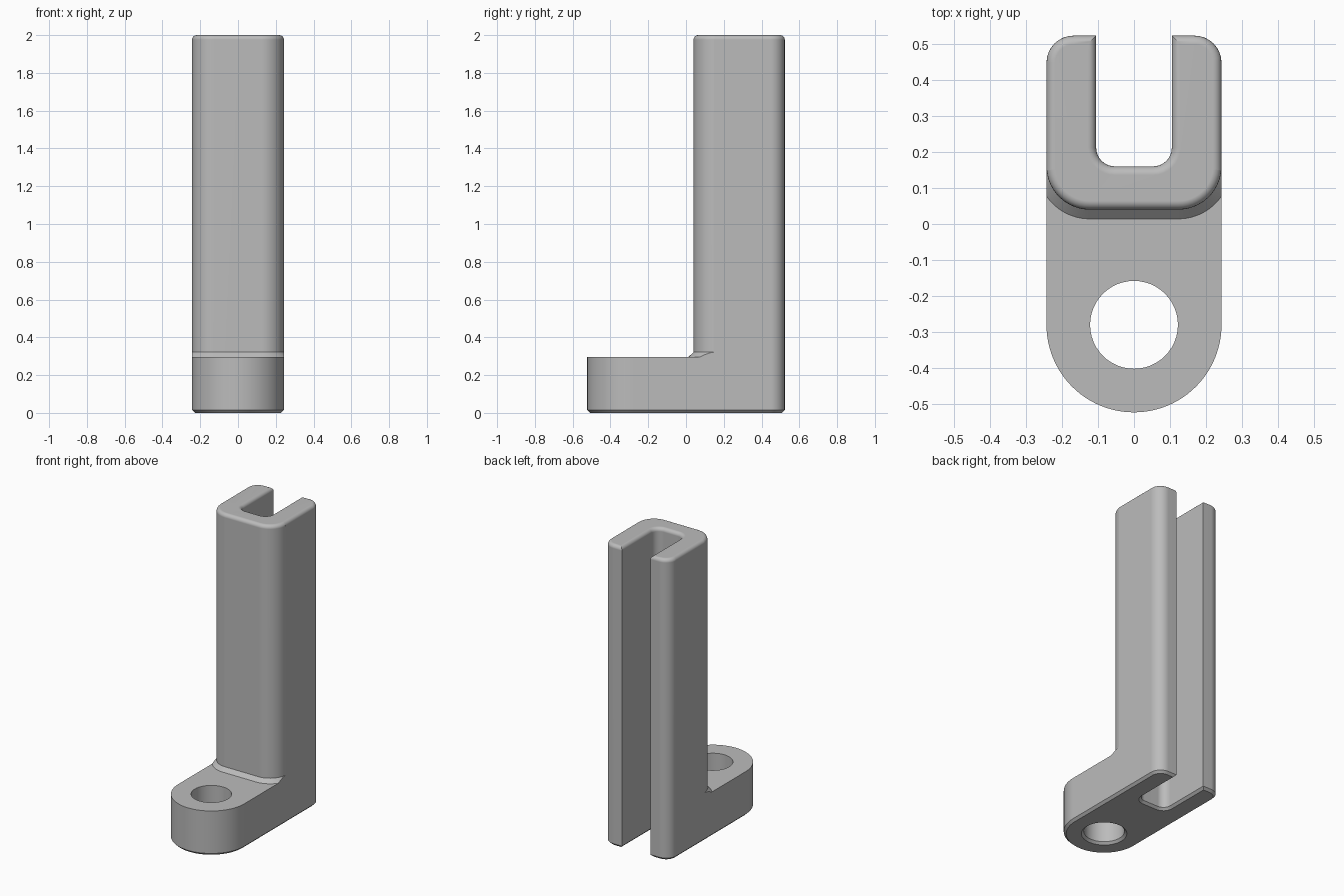
import bpy, bmesh
from math import sin, cos, radians, pi

cube = bpy.data.objects.get("Cube")
if cube:
    bpy.data.objects.remove(cube, do_unlink=True)

W = 0.243           # half width
BACK = 0.523        # rear face
H = 2.0             # full height
LEDGE = 0.297       # height of the foot
CHAMFER = 0.026     # sloped collar between foot and post
ROUND = 0.024       # rounded top edge
BOTTOM = 0.015      # chamfered bottom edge


def arc(cx, cy, r, start, end, steps=10):
    angles = [radians(start + (end - start) * i / steps) for i in range(steps + 1)]
    return [(cx + r * cos(a), cy + r * sin(a)) for a in angles]


def loft(name, rings):
    """Skin (outline, z) rings of equal length and cap both ends."""
    bm = bmesh.new()
    loops = [[bm.verts.new((x, y, z)) for x, y in pts] for pts, z in rings]
    n = len(loops[0])
    for a, b in zip(loops, loops[1:]):
        for i in range(n):
            j = (i + 1) % n
            bm.faces.new((a[i], a[j], b[j], b[i]))
    bm.faces.new(loops[0][::-1])
    bm.faces.new(loops[-1])
    bmesh.ops.recalc_face_normals(bm, faces=bm.faces)
    mesh = bpy.data.meshes.new(name)
    bm.to_mesh(mesh)
    bm.free()
    obj = bpy.data.objects.new(name, mesh)
    bpy.context.collection.objects.link(obj)
    return obj


def footprint(d):
    """Round-nosed outline with a slot open to the rear, inset by d."""
    r = 0.075
    slot, slot_r, slot_y = 0.105, 0.052, 0.16
    right = arc(W - r, BACK - r, r - d, 0, 90, 8) + [(slot + d, BACK - d)]
    right += arc(slot - slot_r, slot_y + slot_r, slot_r + d, 0, -90, 8)
    left = [(-x, y) for x, y in reversed(right)]
    return arc(0, BACK - 0.803, W - d, 180, 360, 48) + right + left


def front_space(d):
    """Space in front of the post, whose rounded front is inset by d."""
    r = 0.12
    right = [(1, -1)]
    corner = arc(W - r, 0.04 + r, r - d, -5, -90, 12)
    right += [(1, corner[0][1])] + corner
    return right + [(-x, y) for x, y in reversed(right)]


# Quarter-round steps (inset, z) for the top edge
top_edge = [(ROUND * (1 - cos(i * pi / 10)), H - ROUND + ROUND * sin(i * pi / 10))
            for i in range(6)]

# Bracket body: one full-height prism
levels = [(BOTTOM, 0), (0, BOTTOM)] + top_edge
bracket = loft("slotted_post_bracket", [(footprint(d), z) for d, z in levels])

# Cutter that frees the foot and leaves the sloped collar
levels = [(-CHAMFER, LEDGE), (0, LEDGE + 0.025)] + top_edge + [(ROUND, H + 0.1)]
step_cutter = loft("step_cutter", [(front_space(d), z) for d, z in levels])

# Bolt hole with a chamfered lower rim
hole = [(0.152, -0.015), (0.122, BOTTOM), (0.122, 0.5)]
hole_cutter = loft("hole_cutter", [(arc(0, -0.28, r, 0, 352.5, 47), z) for r, z in hole])

bpy.context.view_layer.objects.active = bracket
bracket.select_set(True)
for cutter in (step_cutter, hole_cutter):
    cutter.hide_render = True
    mod = bracket.modifiers.new("cut", "BOOLEAN")
    mod.operation = "DIFFERENCE"
    mod.solver = "EXACT"
    mod.object = cutter
    bpy.ops.object.modifier_apply(modifier=mod.name)
    bpy.data.objects.remove(cutter, do_unlink=True)

# Plain grey finish
grey = bpy.data.materials.new("plain_grey")
grey.use_nodes = True
colour = (0.5, 0.5, 0.5, 1)
grey.diffuse_color = colour
grey.node_tree.nodes["Principled BSDF"].inputs["Base Color"].default_value = colour
bracket.data.materials.clear()
bracket.data.materials.append(grey)
for face in bracket.data.polygons:
    face.material_index = 0

# Smooth curves, crisp edges
bpy.ops.object.shade_smooth_by_angle(angle=radians(30))
weighted = bracket.modifiers.new("even_shading", "WEIGHTED_NORMAL")
weighted.keep_sharp = True
